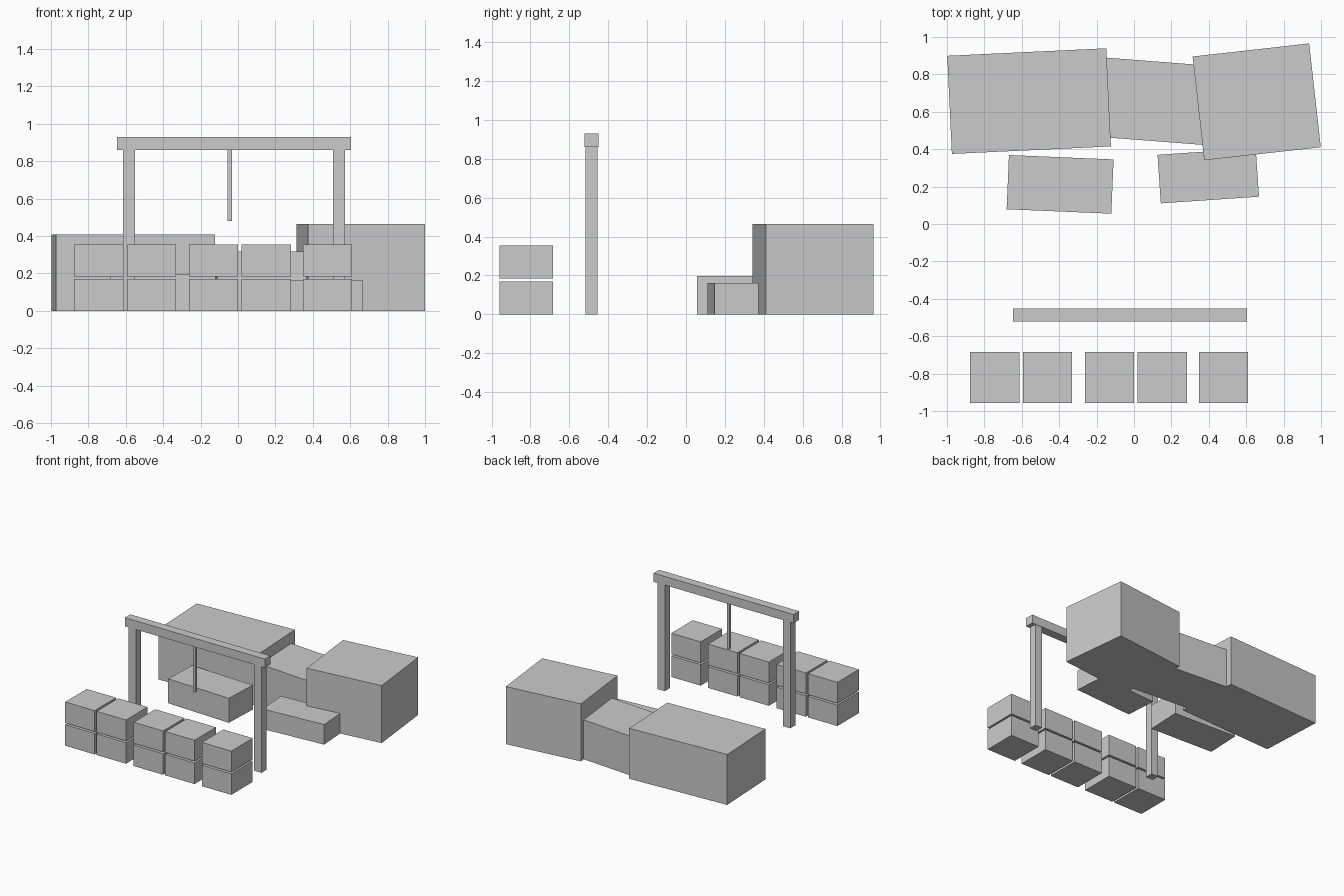
import bpy, bmesh
from math import radians
from mathutils import Matrix

if "Cube" in bpy.data.objects:
    bpy.data.objects.remove(bpy.data.objects["Cube"])


def box(name, center, size, turn=0.0):
    """Box with its base at center z, turned about the vertical axis (degrees)."""
    bm = bmesh.new()
    bmesh.ops.create_cube(bm, size=1.0, matrix=Matrix.Translation((0, 0, size[2] / 2))
                          @ Matrix.Diagonal((*size, 1)))
    mesh = bpy.data.meshes.new(name)
    bm.to_mesh(mesh)
    bm.free()
    ob = bpy.data.objects.new(name, mesh)
    ob.location = center
    ob.rotation_euler.z = radians(turn)
    bpy.context.collection.objects.link(ob)
    return ob


# Buildings at the back, each slightly turned
box("left_hall", (-0.561, 0.657, 0), (0.851, 0.525, 0.408), 2.7)
box("middle_hall", (0.10, 0.657, 0), (0.62, 0.425, 0.318), -4.4)
box("right_hall", (0.656, 0.653, 0), (0.627, 0.558, 0.465), 6.4)

# Low annexes in front of the halls
box("left_annex", (-0.395, 0.212, 0), (0.56, 0.29, 0.198), -2.4)
box("right_annex", (0.397, 0.258, 0), (0.526, 0.26, 0.162), 3.9)

# Gantry crane
GY = -0.486
for side, x in (("left", -0.583), ("right", 0.54)):
    box(f"gantry_{side}_post", (x, GY, 0), (0.064, 0.064, 0.86))
box("gantry_beam", (-0.021, GY, 0.86), (1.251, 0.07, 0.07))
box("hoist_rod", (-0.044, GY, 0.48), (0.023, 0.023, 0.38))

# Two layers of stacked crates
for i, x in enumerate((-0.744, -0.463, -0.131, 0.151, 0.479)):
    for layer, z in (("lower", 0.0), ("upper", 0.184)):
        box(f"{layer}_crate_{i + 1}", (x, -0.821, z), (0.263, 0.274, 0.17))
